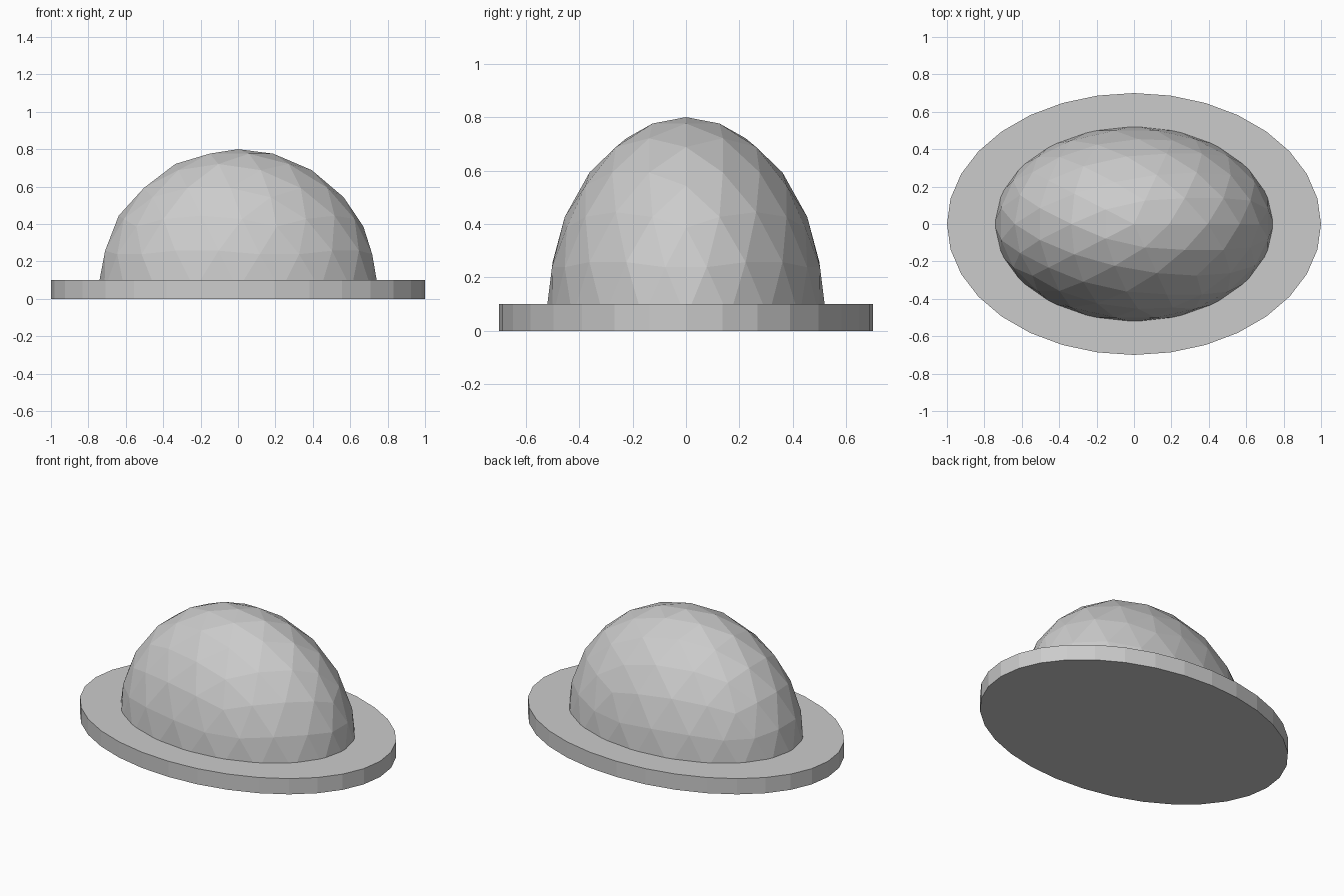
import bpy
import bmesh

cube = bpy.data.objects.get("Cube")
if cube:
    bpy.data.objects.remove(cube, do_unlink=True)

grey = bpy.data.materials.new("light grey")
colour = (0.6, 0.6, 0.6, 1)
grey.diffuse_color = colour
grey.use_nodes = True
grey.node_tree.nodes["Principled BSDF"].inputs["Base Color"].default_value = colour


def finish(name, bm):
    mesh = bpy.data.meshes.new(name)
    bm.to_mesh(mesh)
    bm.free()
    mesh.materials.append(grey)
    obj = bpy.data.objects.new(name, mesh)
    bpy.context.collection.objects.link(obj)
    return obj


# Flat oval base
bm = bmesh.new()
bmesh.ops.create_cone(bm, cap_ends=True, segments=32, radius1=1, radius2=1, depth=0.1)
bmesh.ops.scale(bm, vec=(1, 0.7, 1), verts=bm.verts)
bmesh.ops.translate(bm, vec=(0, 0, 0.05), verts=bm.verts)
finish("oval_base", bm)

# Faceted dome, cut off inside the base
bm = bmesh.new()
bmesh.ops.create_icosphere(bm, subdivisions=3, radius=0.75)
bmesh.ops.scale(bm, vec=(1, 0.7, 1), verts=bm.verts)
bmesh.ops.translate(bm, vec=(0, 0, 0.05), verts=bm.verts)
bmesh.ops.bisect_plane(bm, geom=bm.verts[:] + bm.edges[:] + bm.faces[:],
                       plane_co=(0, 0, 0.05), plane_no=(0, 0, 1), clear_inner=True)
bmesh.ops.holes_fill(bm, edges=[e for e in bm.edges if e.is_boundary])
bmesh.ops.recalc_face_normals(bm, faces=bm.faces)
finish("dome", bm)
